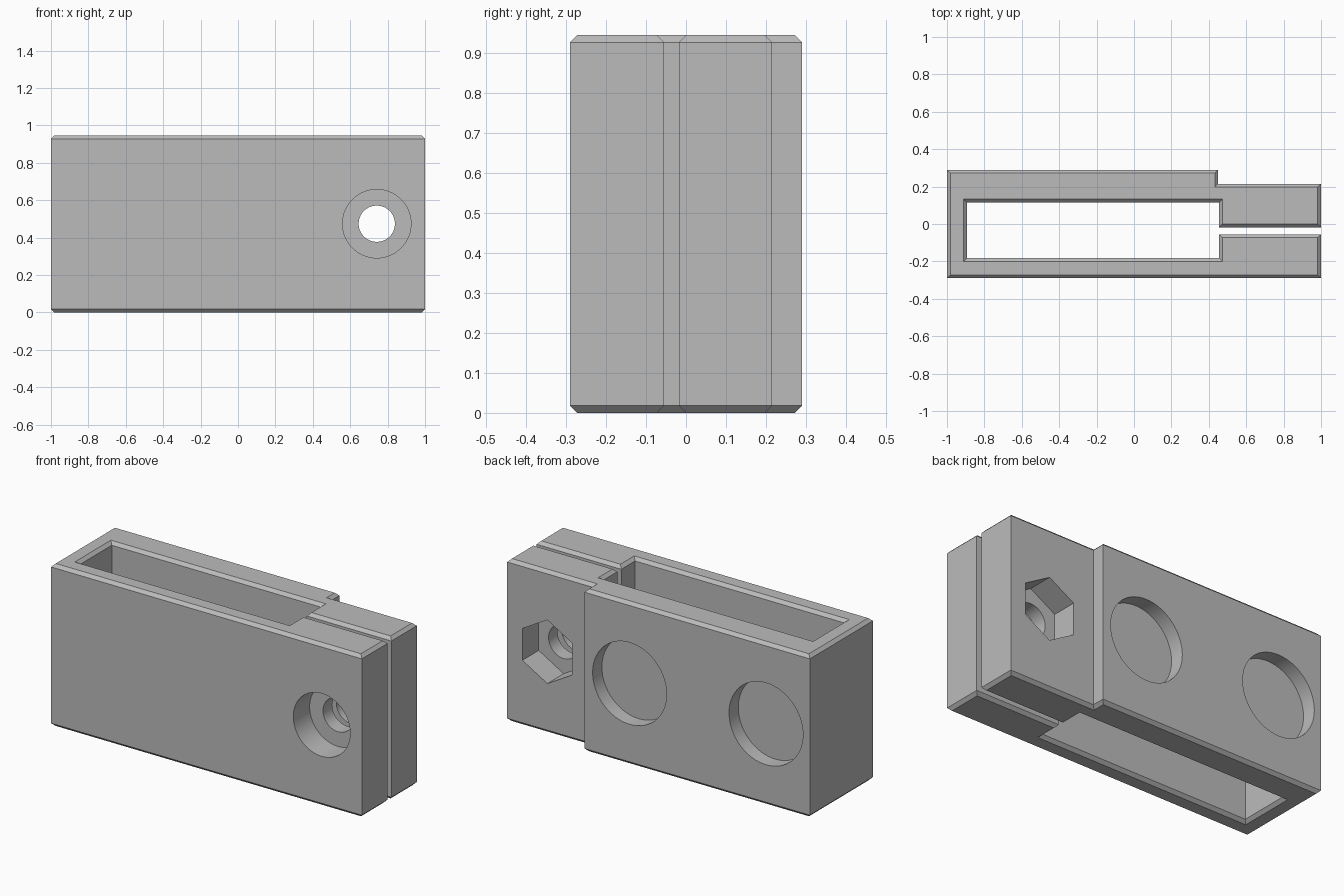
import bpy
import bmesh
from math import pi
from mathutils import Matrix

cube = bpy.data.objects.get("Cube")
if cube:
    bpy.data.objects.remove(cube, do_unlink=True)

HEIGHT, CHAMFER = 0.945, 0.018
HOLE_X, HOLE_Z = 0.742, 0.474
FRONT, BACK, ARM_BACK = -0.29, 0.29, 0.215

grey = bpy.data.materials.new("plain grey")
grey.use_nodes = True
grey.diffuse_color = (0.5, 0.5, 0.5, 1)
grey.node_tree.nodes["Principled BSDF"].inputs["Base Color"].default_value = (0.5, 0.5, 0.5, 1)


def add_object(name, bm):
    bmesh.ops.recalc_face_normals(bm, faces=bm.faces)
    mesh = bpy.data.meshes.new(name)
    bm.to_mesh(mesh)
    bm.free()
    mesh.materials.append(grey)
    obj = bpy.data.objects.new(name, mesh)
    bpy.context.collection.objects.link(obj)
    return obj


def cutter(name, x, y_start, y_end, radius, sides=64):
    """Prism along y, with a corner pointing up."""
    bm = bmesh.new()
    place = (Matrix.Translation((x, (y_start + y_end) / 2, HOLE_Z))
             @ Matrix.Rotation(pi / 2, 4, 'X'))
    bmesh.ops.create_cone(bm, cap_ends=True, segments=sides, radius1=radius,
                          radius2=radius, depth=abs(y_end - y_start), matrix=place)
    obj = add_object(name, bm)
    obj.hide_render = True
    obj.hide_set(True)
    return obj


# Clamp body: one outline around the cavity, the slot and the stepped arm
outline = [(-1, FRONT), (1, FRONT), (1, -0.055), (0.455, -0.055),
           (0.455, -0.182), (-0.893, -0.182), (-0.893, 0.115), (0.455, 0.115),
           (0.455, -0.018), (1, -0.018), (1, ARM_BACK), (0.45, ARM_BACK),
           (0.45, BACK), (-1, BACK)]
bm = bmesh.new()
base = bm.faces.new([bm.verts.new((x, y, 0)) for x, y in outline])
extruded = bmesh.ops.extrude_face_region(bm, geom=[base])["geom"]
top_verts = [g for g in extruded if isinstance(g, bmesh.types.BMVert)]
bmesh.ops.translate(bm, verts=top_verts, vec=(0, 0, HEIGHT))
bmesh.ops.recalc_face_normals(bm, faces=bm.faces)

# Chamfer around the top and bottom rims
rims = [e for e in bm.edges if abs(e.verts[0].co.z - e.verts[1].co.z) < 1e-5]
bmesh.ops.bevel(bm, geom=rims, offset=CHAMFER, offset_type='OFFSET',
                segments=1, profile=0.5, affect='EDGES')
body = add_object("clamp_body", bm)

# Screw hole, screw head recess, nut pocket and the two round recesses
cutters = [
    cutter("screw_hole_cutter", HOLE_X, -0.4, 0.4, 0.097),
    cutter("screw_head_cutter", HOLE_X, FRONT - 0.1, FRONT + 0.15, 0.183),
    cutter("nut_pocket_cutter", HOLE_X, ARM_BACK - 0.15, ARM_BACK + 0.1, 0.185, 6),
]
for name, x in (("left", 0.16), ("right", -0.718)):
    cutters.append(cutter(name + "_recess_cutter", x, BACK - 0.085, BACK + 0.1, 0.238))

for tool in cutters:
    cut = body.modifiers.new(tool.name, 'BOOLEAN')
    cut.operation = 'DIFFERENCE'
    cut.solver = 'EXACT'
    cut.object = tool

# Apply the cuts, then smooth the round walls
bpy.context.view_layer.objects.active = body
body.select_set(True)
for tool in cutters:
    bpy.ops.object.modifier_apply(modifier=tool.name)
    bpy.data.objects.remove(tool, do_unlink=True)
bpy.ops.object.shade_smooth_by_angle(angle=pi / 7)
